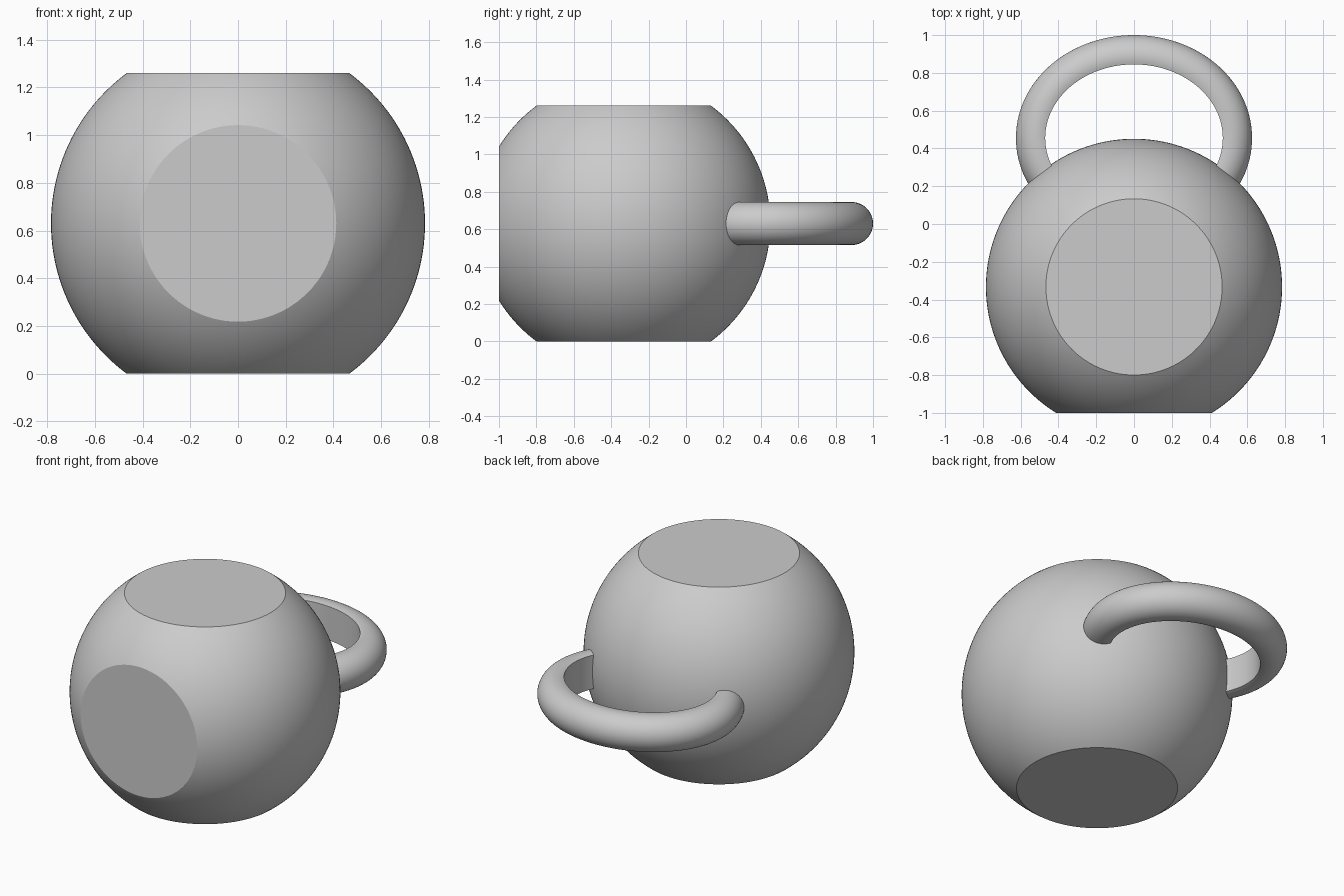
import bpy, bmesh, math
from mathutils import Vector, Matrix

cube = bpy.data.objects.get("Cube")
if cube:
    bpy.data.objects.remove(cube, do_unlink=True)

GREY = (0.6, 0.6, 0.6, 1.0)
mat = bpy.data.materials.new("plain grey")
mat.use_nodes = True
mat.diffuse_color = GREY
mat.node_tree.nodes["Principled BSDF"].inputs["Base Color"].default_value = GREY

MID_Z = 0.63


def finish(bm, name):
    bmesh.ops.recalc_face_normals(bm, faces=bm.faces)
    mesh = bpy.data.meshes.new(name)
    bm.to_mesh(mesh)
    bm.free()
    mesh.materials.append(mat)
    obj = bpy.data.objects.new(name, mesh)
    bpy.context.collection.objects.link(obj)
    bpy.ops.object.select_all(action='DESELECT')
    obj.select_set(True)
    bpy.context.view_layer.objects.active = obj
    bpy.ops.object.shade_smooth_by_angle(angle=math.radians(20))
    return obj


# Body: sphere sliced flat at the bottom, top and front
bm = bmesh.new()
bmesh.ops.create_uvsphere(bm, u_segments=160, v_segments=80, radius=0.784,
                          matrix=Matrix.Translation((0, -0.333, MID_Z)))
slices = [((0, 0, 0), (0, 0, -1)),
          ((0, 0, 2 * MID_Z), (0, 0, 1)),
          ((0, -1, 0), (0, -1, 0))]
for point, normal in slices:
    cut = bmesh.ops.bisect_plane(bm, geom=bm.verts[:] + bm.edges[:] + bm.faces[:],
                                 plane_co=point, plane_no=normal, clear_outer=True)
    rim = [e for e in cut["geom_cut"] if isinstance(e, bmesh.types.BMEdge)]
    bmesh.ops.edgeloop_fill(bm, edges=rim)
finish(bm, "body")

# Handle: D-shaped section (round outside, flat inside) swept along an ellipse
ROUND, INSET = 0.115, 0.04
RX, RY, CENTRE_Y = 0.47, 0.39, 0.455
STEPS, ARC = 120, 32
half = math.acos(-INSET / ROUND)
section = []
for i in range(ARC + 1):
    a = -half + 2 * half * i / ARC
    section.append((INSET + ROUND * math.cos(a), ROUND * math.sin(a)))

bm = bmesh.new()
rings = []
for i in range(STEPS + 1):
    t = math.radians(-40 + 260 * i / STEPS)
    base = Vector((RX * math.cos(t), CENTRE_Y + RY * math.sin(t), MID_Z))
    out = Vector((math.cos(t) / RX, math.sin(t) / RY, 0)).normalized()
    rings.append([bm.verts.new(base + out * u + Vector((0, 0, v))) for u, v in section])
count = len(section)
for r, s in zip(rings, rings[1:]):
    for j in range(count):
        k = (j + 1) % count
        bm.faces.new((r[j], r[k], s[k], s[j]))
bm.faces.new(rings[0])
bm.faces.new(rings[-1])
finish(bm, "handle")
